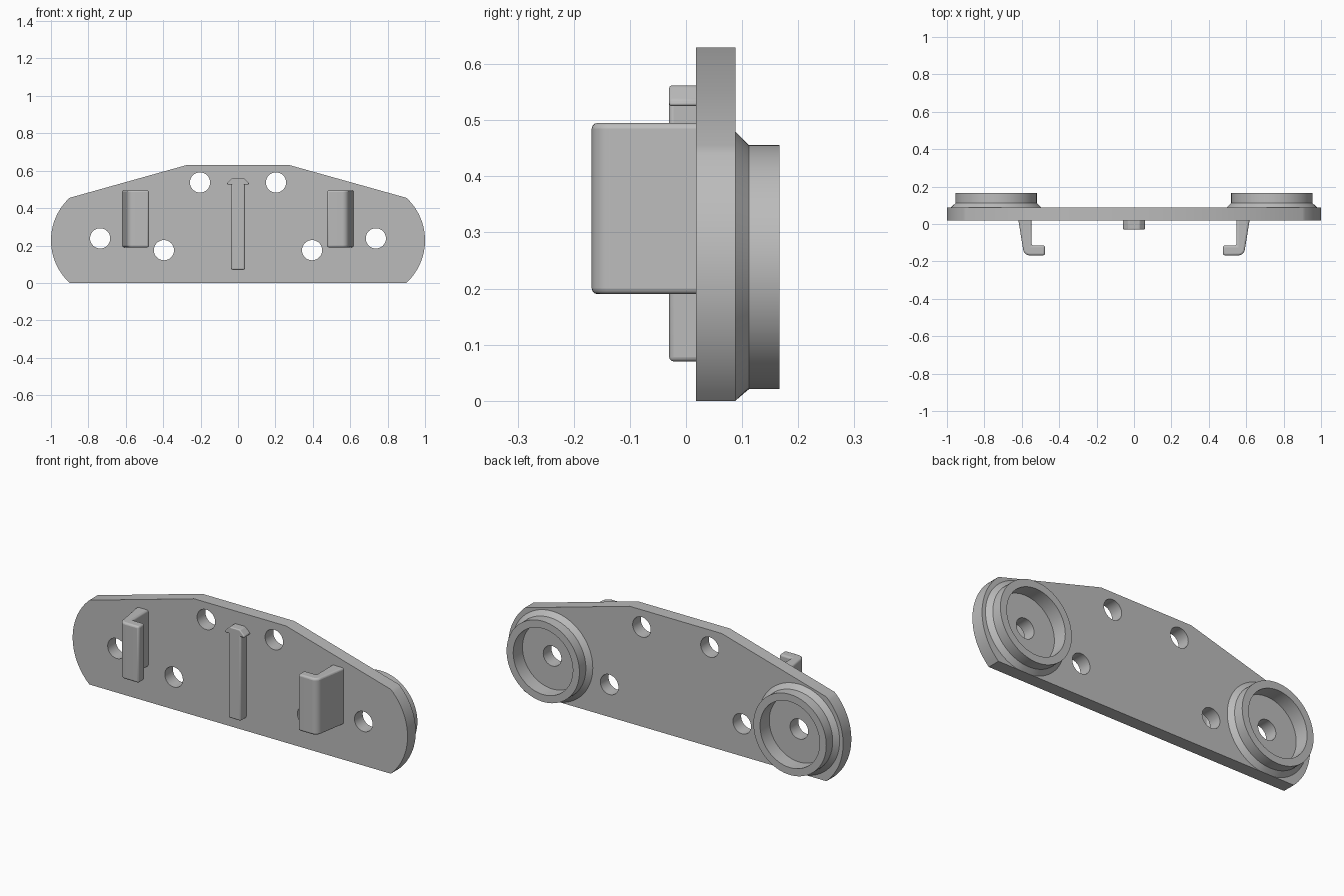
import bpy, bmesh
from math import sin, cos, pi, atan2, hypot
from mathutils import Matrix, Vector

cube = bpy.data.objects.get("Cube")
if cube:
    bpy.data.objects.remove(cube)

grey = bpy.data.materials.new("plain_grey")
grey.use_nodes = True
colour = (0.5, 0.5, 0.5, 1)
grey.diffuse_color = colour
grey.node_tree.nodes["Principled BSDF"].inputs["Base Color"].default_value = colour

FRONT, BACK = 0.018, 0.088        # faces of the plate
BOSS_X, BOSS_Z = 0.737, 0.238     # centre of each round cup


def make(name, bm):
    bmesh.ops.recalc_face_normals(bm, faces=bm.faces)
    mesh = bpy.data.meshes.new(name)
    bm.to_mesh(mesh)
    bm.free()
    mesh.materials.append(grey)
    ob = bpy.data.objects.new(name, mesh)
    bpy.context.collection.objects.link(ob)
    return ob


def prism(name, outline, direction):
    """Extrude a closed outline of 3D points along a direction."""
    bm = bmesh.new()
    face = bm.faces.new([bm.verts.new(p) for p in outline])
    new = bmesh.ops.extrude_face_region(bm, geom=[face])["geom"]
    bmesh.ops.translate(bm, vec=direction,
                        verts=[v for v in new if isinstance(v, bmesh.types.BMVert)])
    return make(name, bm)


def smooth(ob):
    bpy.ops.object.select_all(action='DESELECT')
    ob.select_set(True)
    bpy.context.view_layer.objects.active = ob
    bpy.ops.object.shade_smooth_by_angle(angle=0.6)


def soften(ob, width):
    mod = ob.modifiers.new("rounded_edges", 'BEVEL')
    mod.width, mod.segments, mod.limit_method = width, 3, 'ANGLE'
    smooth(ob)


# Plate: flat bottom, bowed ends, raised middle
end_r, end_x, end_z = 0.309, 0.691, 0.2275
a = atan2(0.2275, 0.209)
steps = 24
half = [(end_x + end_r * cos(t), end_z + end_r * sin(t))
        for t in (-a + 2 * a * i / steps for i in range(steps + 1))]
half.append((0.275, 0.63))
outline = half + [(-x, z) for x, z in reversed(half)]
plate = prism("plate", [(x, FRONT, z) for x, z in outline], (0, BACK - FRONT, 0))

# Through holes
bm = bmesh.new()
for x, z in ((BOSS_X, BOSS_Z), (0.203, 0.537), (0.396, 0.175)):
    for side in (-1, 1):
        bmesh.ops.create_cone(
            bm, cap_ends=True, segments=48, radius1=0.054, radius2=0.054, depth=0.4,
            matrix=Matrix.Translation((side * x, 0.05, z)) @ Matrix.Rotation(pi / 2, 4, 'X'))
cutter = make("hole_cutter", bm)
cutter.hide_render = True
cutter.hide_set(True)
mod = plate.modifiers.new("holes", 'BOOLEAN')
mod.operation, mod.solver, mod.object = 'DIFFERENCE', 'EXACT', cutter
bpy.context.view_layer.objects.active = plate
bpy.ops.object.modifier_apply(modifier=mod.name)
bpy.data.objects.remove(cutter)
smooth(plate)

# Round cups on the back, with a sloped foot cut level with the plate bottom
cup_profile = [(0.242, 0.083), (0.242, BACK), (0.2175, 0.112),
               (0.2175, 0.167), (0.178, 0.167), (0.178, 0.083)]
for side, label in ((1, "left"), (-1, "right")):
    bm = bmesh.new()
    n = 80
    rings = [[bm.verts.new((side * BOSS_X + r * cos(2 * pi * i / n), y,
                            max(0, BOSS_Z + r * sin(2 * pi * i / n))))
              for i in range(n)] for r, y in cup_profile]
    for k, ring in enumerate(rings):
        nxt = rings[(k + 1) % len(rings)]
        for i in range(n):
            j = (i + 1) % n
            bm.faces.new((ring[i], ring[j], nxt[j], nxt[i]))
    smooth(make(label + "_cup", bm))

    # L-shaped clips on the front with lips turned inward
    rad, cx, cy = 0.035, 0.558, -0.133
    hook = [(0.62, 0.03), (0.618, FRONT)]
    hook += [(cx + rad * cos(t), cy + rad * sin(t))
             for t in (-pi / 2 * i / 6 for i in range(7))]
    hook += [(0.476, -0.168), (0.476, -0.115), (0.548, -0.115), (0.548, 0.03)]
    clip = prism(label + "_clip", [(side * x, y, 0.19) for x, y in hook], (0, 0, 0.305))
    soften(clip, 0.01)

# Central rib and its arrow-shaped head
rib = [(-0.037, 0.07), (0.037, 0.07), (0.037, 0.54), (-0.037, 0.54)]
head = [(-0.058, 0.525), (0.058, 0.525), (0.058, 0.535), (0.03, 0.562),
        (-0.03, 0.562), (-0.058, 0.535)]
for name, shape, width in (("centre_rib", rib, 0.008), ("rib_head", head, 0.009)):
    soften(prism(name, [(x, -0.03, z) for x, z in shape], (0, 0.06, 0)), width)
